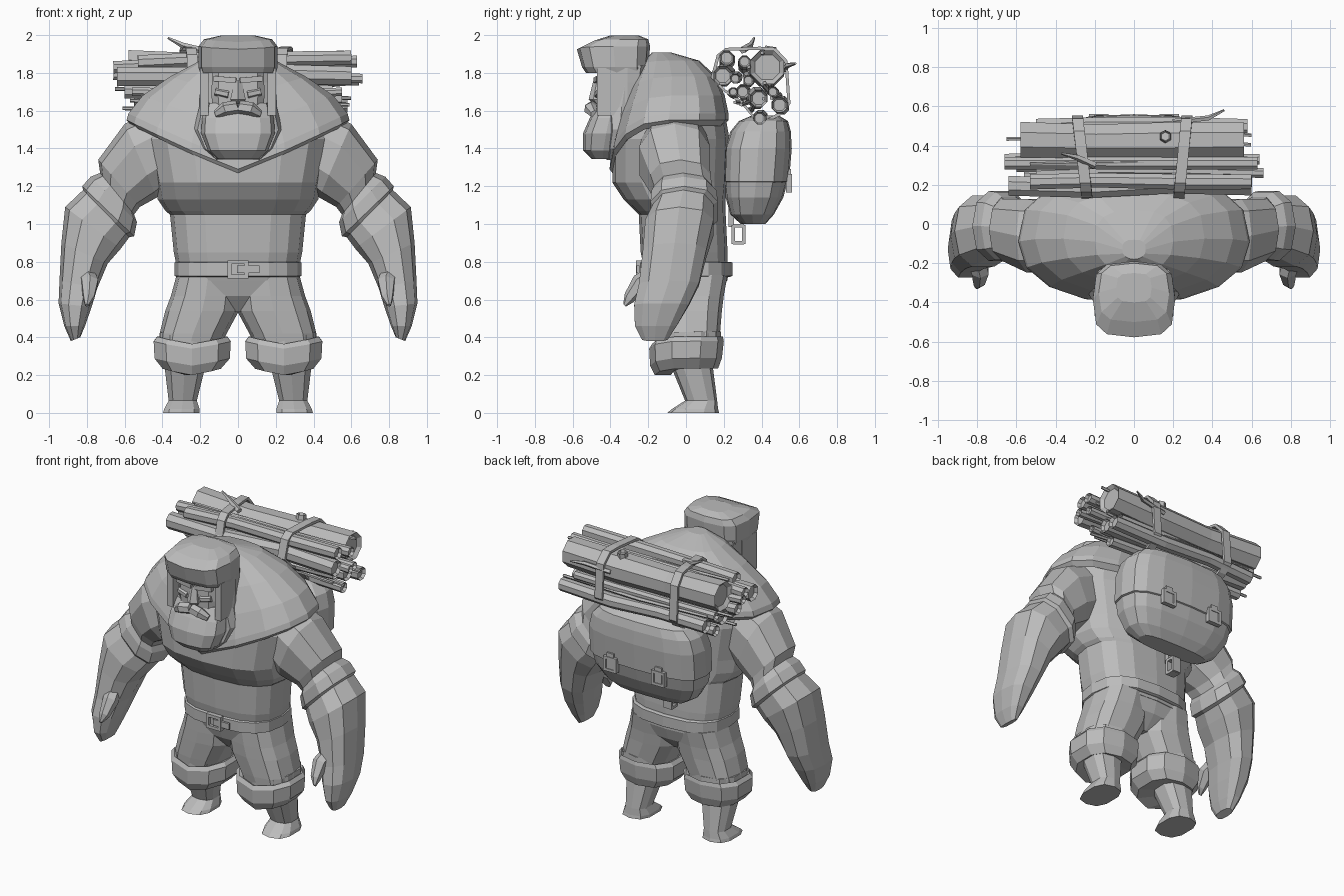
import bpy, bmesh, math, random
from mathutils import Vector as V

random.seed(4)
GREY = bpy.data.materials.new("plain grey")
GREY.diffuse_color = (0.5, 0.5, 0.5, 1)


def skin(name, rings, closed=False):
    """Join rings of points into one flat-faced solid."""
    bm = bmesh.new()
    vs = [[bm.verts.new(p) for p in r] for r in rings]
    n = len(vs[0])
    pairs = list(zip(vs, vs[1:])) + ([(vs[-1], vs[0])] if closed else [])
    for a, b in pairs:
        for i in range(n):
            bm.faces.new((a[i], a[(i + 1) % n], b[(i + 1) % n], b[i]))
    if not closed:
        bm.faces.new(vs[0])
        bm.faces.new(vs[-1])
    bmesh.ops.recalc_face_normals(bm, faces=bm.faces)
    me = bpy.data.meshes.new(name)
    bm.to_mesh(me)
    bm.free()
    me.materials.append(GREY)
    ob = bpy.data.objects.new(name, me)
    bpy.context.collection.objects.link(ob)
    return ob


def power(v, e):
    return math.copysign(abs(v) ** e, v)


def stack(name, rows, n=12, e=0.75, s=1, back_e=None):
    """Rows are z, x min, x max, y front, y back and an optional front drop."""
    rings = []
    for z, x0, x1, yf, yb, *drop in rows:
        d = drop[0] if drop else 0
        ring = []
        for i in range(n):
            t = 2 * math.pi * i / n - math.pi / 2
            k = back_e if back_e and math.sin(t) > -.01 else e
            c, q = power(math.cos(t), k), power(math.sin(t), k)
            fall = 1 - abs(math.cos(t)) if math.sin(t) < 0 else 0
            ring.append((s * ((x0 + x1) / 2 + c * (x1 - x0) / 2),
                         (yf + yb) / 2 + q * (yb - yf) / 2, z - d * fall))
        rings.append(ring)
    return skin(name, rings)


def sym(rows):
    return [(z, -w, w, *rest) for z, w, *rest in rows]


def rod(name, path, radii, n=8, hollow=False):
    """Tapered many-sided rod along a path, with optional sunk ends."""
    pts = [V(p) for p in path]
    ax = (pts[-1] - pts[0]).normalized()
    u = ax.cross(V((0, 0, 1)) if abs(ax.z) < 0.9 else V((0, 1, 0))).normalized()
    w = ax.cross(u)
    if hollow:
        pts = [pts[0] + ax * .02, pts[0]] + pts[1:-1] + [pts[-1], pts[-1] - ax * .02]
        radii = [radii[0] * .75] + list(radii) + [radii[-1] * .75]
    return skin(name, [[p + r * (math.cos(a) * u + math.sin(a) * w) for a in
                [2 * math.pi * (i + .5) / n for i in range(n)]] for p, r in zip(pts, radii)])


def box(name, c, size, s=1):
    x, y, z = c
    a, b, h = (k / 2 for k in size)
    return skin(name, [[(s * (x + i * a), y + j * b, z + k * h) for i, j in
                ((-1, -1), (1, -1), (1, 1), (-1, 1))] for k in (-1, 1)])


def buckle(name, x, y, z, w, h, t=.02):
    for sx in (-1, 1):
        box(name + "_side", (x + sx * w / 2, y, z), (t, .03, h + t))
        box(name + "_bar", (x, y, z + sx * h / 2), (w, .03, t))


# Torso, trousers and belt
stack("torso", sym([(.70, .32, -.2, .22), (.80, .33, -.23, .22), (.85, .34, -.24, .22),
    (1.05, .36, -.25, .21), (1.07, .385, -.27, .21), (1.13, .425, -.33, .21),
    (1.22, .44, -.39, .22), (1.45, .49, -.39, .23), (1.62, .46, -.31, .2)]), 16)
stack("hips", sym([(.535, .20, -.1, .11), (.62, .34, -.17, .19), (.74, .325, -.21, .23)]), 16)
stack("belt", sym([(.72, .325, -.23, .235), (.725, .335, -.245, .245),
    (.795, .335, -.245, .245), (.80, .325, -.23, .235)]), 16)
buckle("belt_buckle", 0, -.25, .76, .09, .075)
box("belt_tongue", (.055, -.255, .76), (.12, .015, .04))
for s in (-1, 1):
    stack("trouser_leg", [(.34, .10, .42, -.16, .17), (.42, .06, .415, -.17, .18),
        (.54, -.005, .385, -.18, .19), (.62, -.01, .355, -.185, .2),
        (.73, -.01, .325, -.19, .22)], 12, .75, s)
    stack("trouser_cuff", [(.24, .17, .38, -.08, .13, .04), (.235, .085, .405, -.165, .17, .035),
        (.29, .035, .45, -.19, .19, .04), (.38, .03, .455, -.195, .2, .04),
        (.405, .05, .435, -.18, .195, .04), (.395, .075, .42, -.165, .185, .04),
        (.43, .07, .42, -.165, .185, .04), (.43, .12, .38, -.1, .12, .03)], 10, .8, s)
    stack("boot", [(0, .2, .40, -.1, .175), (.02, .2, .395, -.075, .17),
        (.065, .215, .37, -.005, .165), (.26, .165, .395, -.085, .14)], 10, .75, s)

# Shoulder mantle with a pointed front
stack("mantle", sym([(1.57, .46, -.33, .16, .25), (1.52, .56, -.39, .2, .25),
    (1.55, .59, -.405, .225, .26), (1.585, .58, -.40, .225, .25), (1.68, .505, -.36, .205, .17),
    (1.78, .36, -.31, .16, .1), (1.865, .2, -.25, .07, .03),
    (1.908, .06, -.18, -.08)]), 16, .9, 1, .7)

# Arms: outer point, inner point, y centre, y radius
ARM = [((.40, 1.62), (.36, 1.2), -.06, .17), ((.6, 1.53), (.43, 1.14), -.06, .195),
       ((.74, 1.34), (.52, 1.09), -.03, .165), ((.73, 1.27), (.55, 1.05), -.015, .16),
       ((.78, 1.25), (.535, 1.01), -.01, .18), ((.825, 1.20), (.55, .935), -.01, .185),
       ((.82, 1.18), (.575, .93), -.015, .168), ((.915, 1.09), (.62, .87), -.035, .188),
       ((.935, .9), (.69, .79), -.06, .175), ((.945, .7), (.745, .66), -.09, .165),
       ((.95, .58), (.775, .56), -.13, .15), ((.92, .46), (.81, .46), -.16, .115),
       ((.885, .38), (.835, .4), -.165, .07)]
for s in (-1, 1):
    rings = []
    for p, q, cy, ry in ARM:
        rings.append([])
        for i in range(10):
            t = 2 * math.pi * i / 10
            k, m = (1 + power(math.cos(t), .8)) / 2, power(math.sin(t), .8)
            rings[-1].append((s * (q[0] + k * (p[0] - q[0])), cy + m * ry,
                              q[1] + k * (p[1] - q[1])))
    skin("arm", rings)
    rod("thumb", [(s * .81, -.14, .76), (s * .785, -.24, .69), (s * .79, -.30, .61),
                  (s * .80, -.325, .57)], (.045, .05, .033, .01), 6)

# Head: hood, face, beard and fur cap
stack("hood", sym([(1.34, .12, -.42, -.34), (1.40, .19, -.42, -.32), (1.5, .235, -.41, -.29),
    (1.62, .205, -.43, -.25), (1.75, .2, -.43, -.21), (1.84, .2, -.43, -.195)]), 12, .65)
stack("cap", sym([(1.81, .16, -.47, -.22), (1.80, .2, -.53, -.2), (1.83, .21, -.55, -.2),
    (1.94, .21, -.578, -.19, .015), (1.978, .18, -.5, -.2, .015),
    (1.998, .09, -.4, -.25)]), 12, .6)
stack("face", sym([(1.55, .13, -.47, -.3), (1.68, .145, -.475, -.3),
    (1.84, .14, -.47, -.3)]), 10, .6)
stack("beard", sym([(1.345, .11, -.5, -.38), (1.39, .16, -.545, -.33), (1.48, .195, -.545, -.3),
    (1.56, .19, -.51, -.3), (1.64, .165, -.465, -.3)]), 12, .7)
stack("nose", sym([(1.635, .03, -.49, -.4), (1.66, .045, -.515, -.4),
    (1.76, .022, -.49, -.4)]), 6, .8)
for s in (-1, 1):
    rod("moustache", [(0, -.495, 1.62), (s * .07, -.505, 1.61), (s * .12, -.485, 1.58)],
        (.035, .036, .022), 6)
    rod("eyebrow", [(s * .01, -.475, 1.76), (s * .13, -.46, 1.77)], (.02, .02), 4)
    box("ear_flap", (.178, -.39, 1.70), (.045, .16, .25), s)
    rod("cheek", [(s * .05, -.465, 1.685), (s * .12, -.455, 1.70)], (.022, .02), 6)

# Satchel on the back, with a flap and two buckles
stack("satchel", sym([(1.0, .25, .29, .42), (1.05, .33, .235, .465), (1.14, .385, .21, .515),
    (1.25, .405, .2, .545)]), 16, .65)
stack("satchel_flap", sym([(1.22, .395, .21, .535), (1.225, .412, .2, .545),
    (1.40, .41, .205, .56), (1.49, .385, .235, .555), (1.545, .33, .28, .54),
    (1.575, .24, .35, .49)]), 16, .65)
for x in (-.18, .18):
    box("satchel_tab", (x, .543, 1.23), (.05, .025, .12))
    buckle("satchel_buckle", x, .545, 1.215, .08, .08, .018)
# Small ring hanging under the satchel
for y in (.25, .305):
    box("ring_side", (-.08, y, .945), (.06, .018, .1))
for z in (.9, .99):
    box("ring_bar", (-.08, .278, z), (.06, .06, .018))
box("ring_strap", (-.08, .24, 1.06), (.04, .03, .15))

# Firewood: y, z, radius, left end, right end, fall of the left end
LOGS = [(.43, 1.83, .098, -.58, .56, 0), (.195, 1.785, .055, -.64, .6, .005),
        (.215, 1.88, .042, -.53, .6, .025), (.385, 1.665, .05, -.55, .55, 0),
        (.495, 1.63, .045, -.5, .58, 0), (.39, 1.56, .036, -.5, .52, 0),
        (.3, 1.7, .038, -.6, .5, 0), (.31, 1.86, .035, -.66, .63, .03),
        (.33, 1.76, .03, -.66, .64, -.03), (.26, 1.77, .028, -.5, .66, 0),
        (.46, 1.7, .03, -.55, .5, 0), (.25, 1.7, .025, -.56, .55, 0)]
for y, z, r, x0, x1, fall in LOGS:
    j = [random.uniform(-.015, .015) for _ in range(4)]
    rod("log", [(x0, y, z - fall), (x0 / 3, y + j[0], z + j[1]), (x1 / 3, y + j[2], z + j[3]),
                (x1, y, z)], (r, r * .95, r * 1.02, r * .97), 8, True)
for i in range(12):
    y, z = random.uniform(.2, .5), random.uniform(1.6, 1.88)
    x = random.uniform(.5, .66)
    rod("twig", [(-x, y, z), (0, y + .01, z - .01),
                 (1.1 - x, y + random.uniform(-.04, .04), z + random.uniform(-.04, .04))],
        (.01, .014, .01), 5)
rod("log_stub", [(.16, .44, 1.88), (.16, .45, 1.94)], (.035, .03), 6, True)
rod("bent_twig", [(-.2, .3, 1.92), (-.29, .34, 1.945), (-.37, .36, 1.985)], (.02, .016, .006), 5)
rod("side_twig", [(.2, .52, 1.82), (.38, .54, 1.84), (.46, .58, 1.85)], (.016, .014, .006), 5)

# Two straps around the firewood
LOOP = [(.14, 1.775), (.17, 1.89), (.215, 1.925), (.39, 1.93), (.47, 1.925), (.53, 1.86),
        (.545, 1.64), (.5, 1.585), (.39, 1.525), (.3, 1.64), (.2, 1.71)]
for x, lean in ((-.265, .03), (.25, -.025)):
    rings = []
    for y, z in LOOP:
        d = V((0, y - .34, z - 1.73)).normalized() * .009
        c = V((x + lean * (.35 - y) * 4, y, z))
        rings.append([c + V((-.028, 0, 0)) - d, c + V((.028, 0, 0)) - d,
                      c + V((.028, 0, 0)) + d, c + V((-.028, 0, 0)) + d])
    skin("firewood_strap", rings, True)
